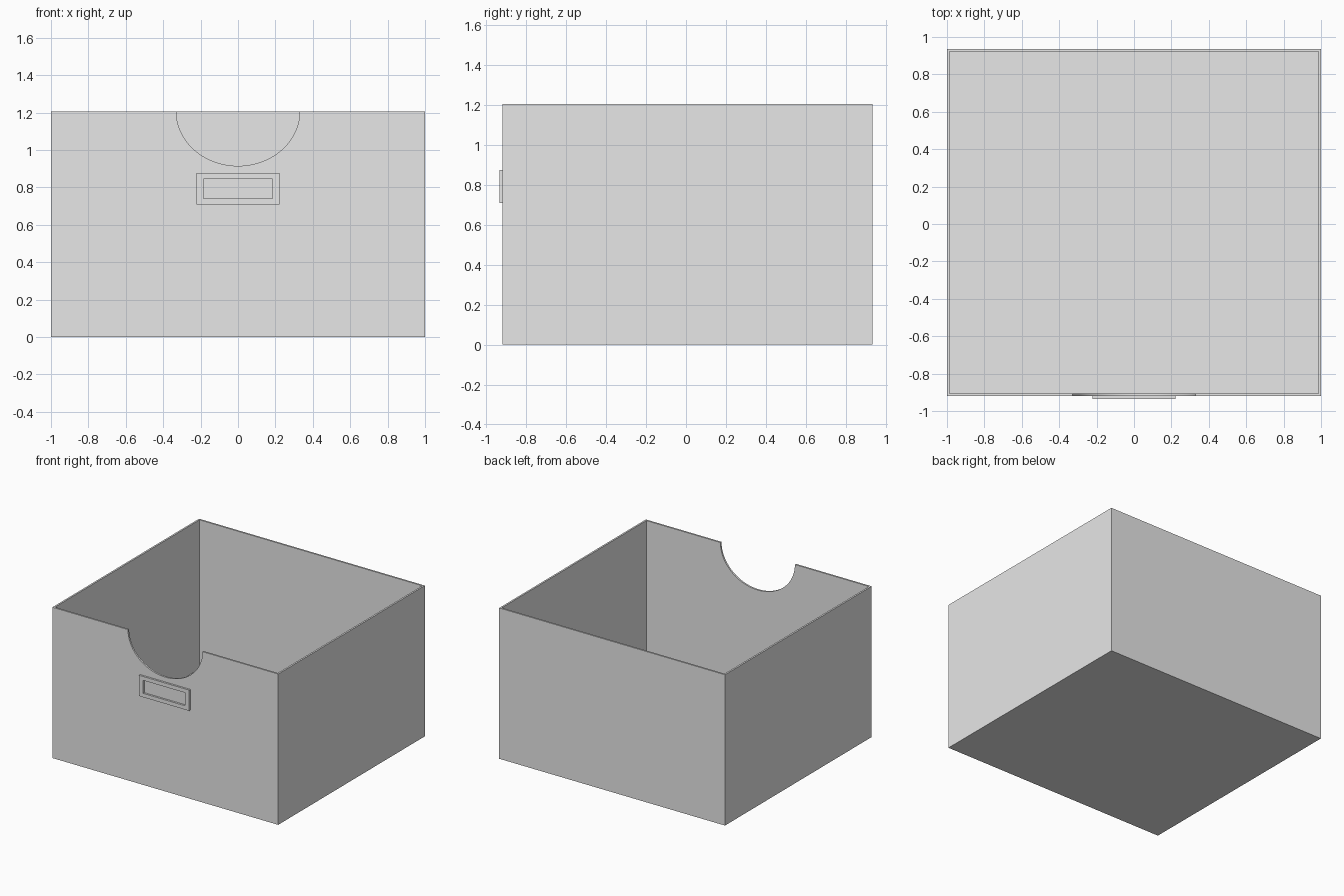
import bpy
import math

default = bpy.data.objects.get("Cube")
if default:
    bpy.data.objects.remove(default, do_unlink=True)

HALF_X, FRONT, BACK, HEIGHT = 1.0, -0.92, 0.935, 1.207
WALL = 0.014

grey = bpy.data.materials.new("light_grey")
grey.use_nodes = True
grey.diffuse_color = (0.8, 0.8, 0.8, 1)
grey.node_tree.nodes["Principled BSDF"].inputs["Base Color"].default_value = (0.8, 0.8, 0.8, 1)


def block(name, low, high):
    """Box spanning two opposite corners."""
    centre = [(a + b) / 2 for a, b in zip(low, high)]
    bpy.ops.mesh.primitive_cube_add(size=1, location=centre)
    obj = bpy.context.object
    obj.name = name
    obj.scale = [b - a for a, b in zip(low, high)]
    bpy.ops.object.transform_apply(location=True, rotation=True, scale=True)
    obj.data.materials.append(grey)
    return obj


def cut(target, cutter):
    """Subtract the cutter from the target, then discard it."""
    cutter.hide_render = True
    mod = target.modifiers.new("cut", "BOOLEAN")
    mod.operation = "DIFFERENCE"
    mod.solver = "EXACT"
    mod.object = cutter
    bpy.context.view_layer.objects.active = target
    bpy.ops.object.modifier_apply(modifier=mod.name)
    bpy.data.objects.remove(cutter, do_unlink=True)


# Open box with thin walls and floor
box = block("storage_box", (-HALF_X, FRONT, 0), (HALF_X, BACK, HEIGHT))
cut(box, block("cavity_cutter",
               (-HALF_X + WALL, FRONT + WALL, WALL),
               (HALF_X - WALL, BACK - WALL, HEIGHT + 0.2)))

# Rounded hand notch in the front wall
bpy.ops.mesh.primitive_cylinder_add(vertices=96, radius=1, depth=0.2,
                                    location=(0, FRONT, HEIGHT),
                                    rotation=(math.pi / 2, 0, 0))
notch = bpy.context.object
notch.name = "notch_cutter"
notch.scale = (0.33, 0.292, 1)
notch.data.materials.append(grey)
bpy.ops.object.transform_apply(location=True, rotation=True, scale=True)
cut(box, notch)

# Label holder frame below the notch
frame = block("label_frame", (-0.222, -0.935, 0.71), (0.222, FRONT, 0.876))
cut(frame, block("label_cutter", (-0.185, -1, 0.741), (0.185, -0.9, 0.845)))

for obj in (box, frame):
    bpy.ops.object.select_all(action="DESELECT")
    obj.select_set(True)
    bpy.context.view_layer.objects.active = obj
    bpy.ops.object.shade_smooth_by_angle(angle=math.radians(30))
